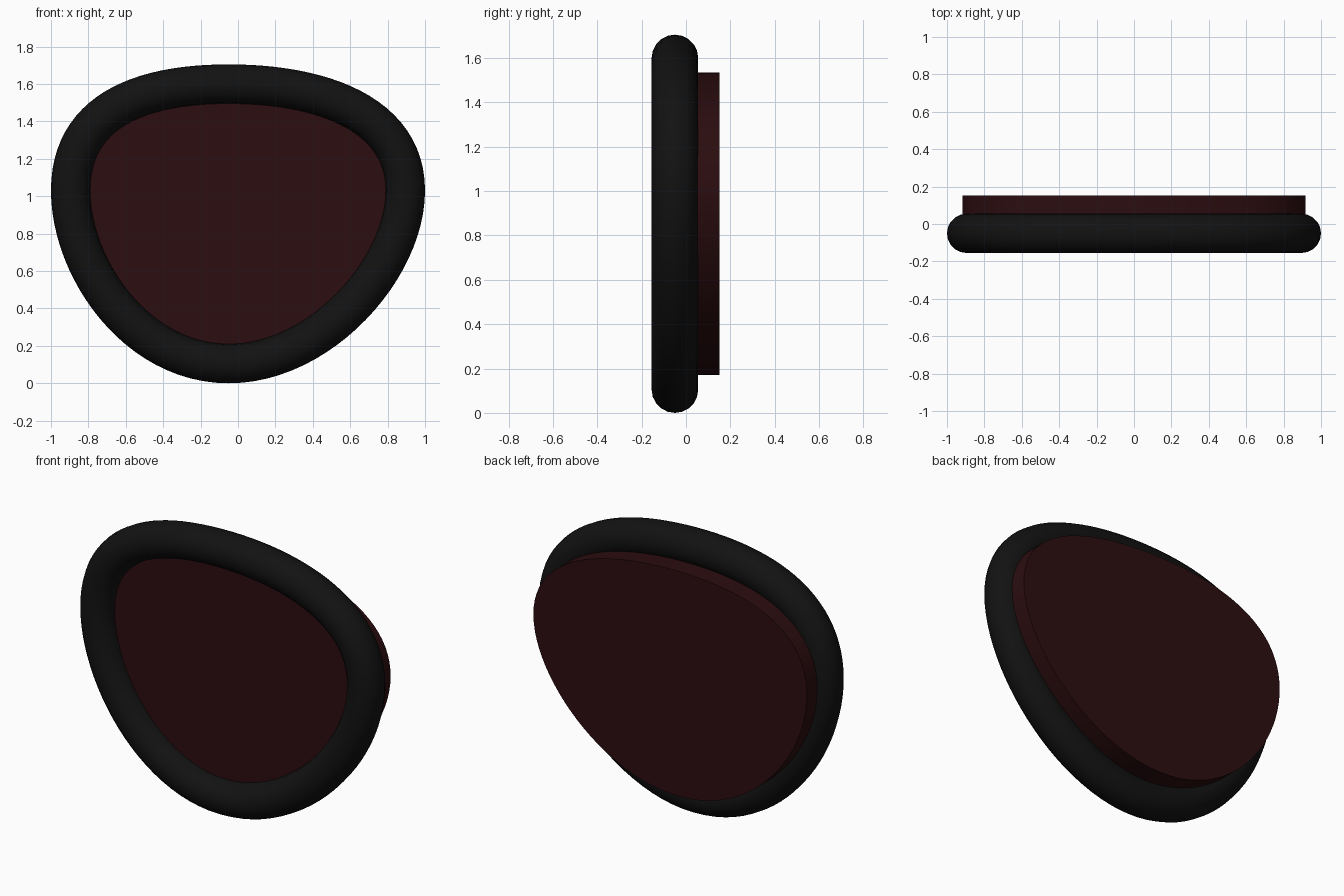
import bpy
from math import pi, radians

if "Cube" in bpy.data.objects:
    bpy.data.objects.remove(bpy.data.objects["Cube"])

CX, CZ = -0.05, 1.03           # x of top/bottom points, height of the widest points
W, TOP, BOT = 0.895, 1.60, 0.105
HX, HZ = 0.494, 0.413          # handle lengths
MID = (TOP + BOT) / 2


def material(name, color):
    m = bpy.data.materials.new(name)
    m.diffuse_color = (*color, 1)
    m.use_nodes = True
    m.node_tree.nodes["Principled BSDF"].inputs["Base Color"].default_value = m.diffuse_color
    return m


def outline(name, y, sx, sz, dims, mat, **settings):
    """Closed rounded-triangle curve standing upright, turned into a mesh."""
    cu = bpy.data.curves.new(name, 'CURVE')
    cu.dimensions = dims
    cu.resolution_u = 24
    for key, value in settings.items():
        setattr(cu, key, value)
    sp = cu.splines.new('BEZIER')
    pts = [(CX, TOP, HX, 0), (W, CZ, 0, -HZ), (CX, BOT, -HX, 0), (-W, CZ, 0, HZ)]
    sp.bezier_points.add(len(pts) - 1)
    for bp, (x, z, dx, dz) in zip(sp.bezier_points, pts):
        bp.handle_left_type = bp.handle_right_type = 'FREE'
        x, z, dx, dz = x * sx, (z - MID) * sz, dx * sx, dz * sz
        bp.co = (x, z, 0)
        bp.handle_left = (x - dx, z - dz, 0)
        bp.handle_right = (x + dx, z + dz, 0)
    sp.use_cyclic_u = True
    ob = bpy.data.objects.new(name, cu)
    bpy.context.collection.objects.link(ob)
    ob.location = (0, y, MID)
    ob.rotation_euler = (pi / 2, 0, 0)
    bpy.ops.object.select_all(action='DESELECT')
    ob.select_set(True)
    bpy.context.view_layer.objects.active = ob
    bpy.ops.object.convert(target='MESH')
    ob = bpy.context.object
    ob.name = name
    ob.data.materials.clear()
    ob.data.materials.append(mat)
    bpy.ops.object.shade_smooth_by_angle(angle=radians(35))
    return ob


# Round tube frame
outline("frame_ring", -0.05, 1, 1, '3D', material("black", (0.006, 0.006, 0.006)),
        fill_mode='FULL', bevel_depth=0.105, bevel_resolution=8)

# Flat panel set into the back of the frame
outline("back_panel", 0.05, 1.025, 0.913, '2D', material("dark_red", (0.025, 0.004, 0.005)),
        fill_mode='BOTH', extrude=0.102)
